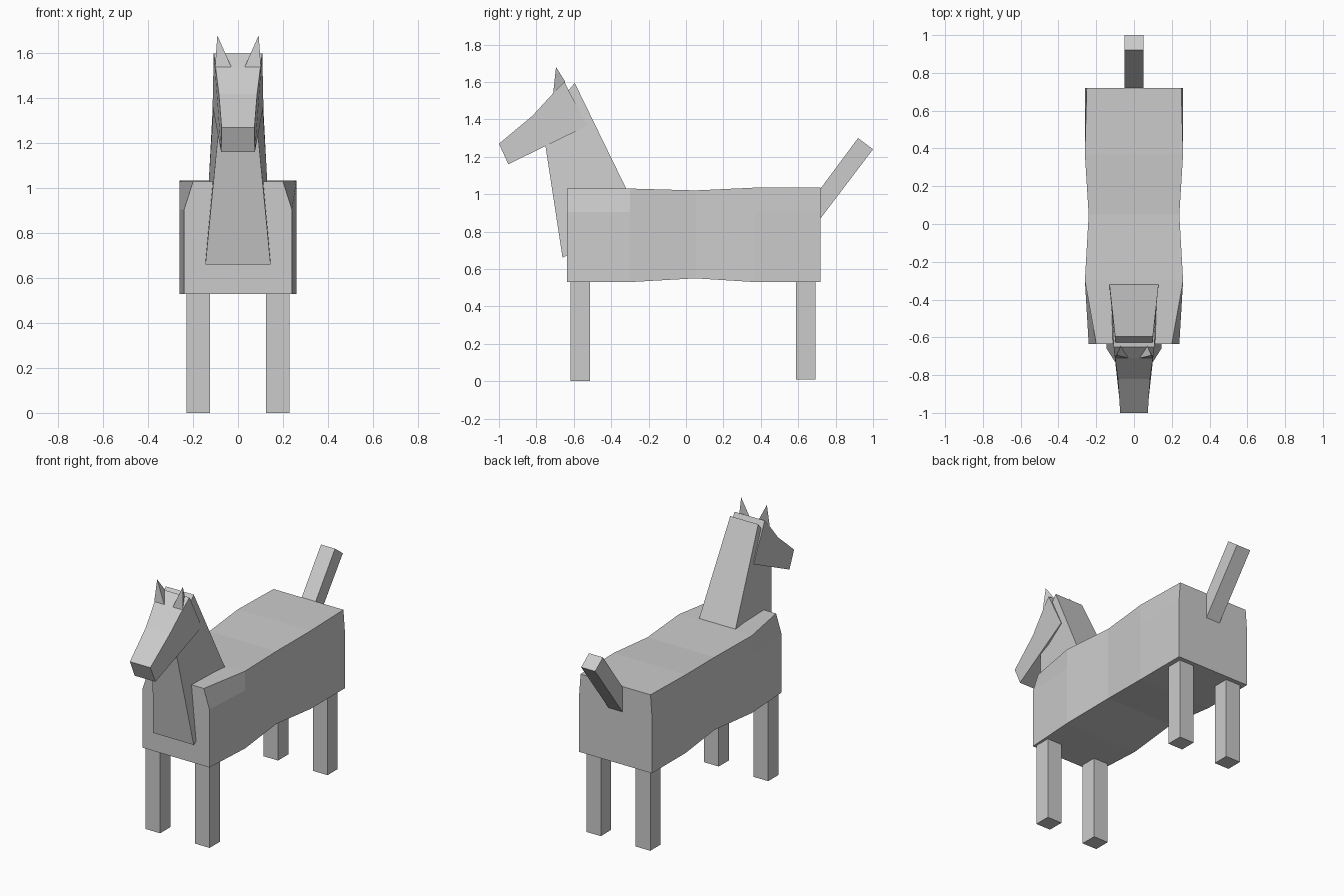
import bpy
import bmesh

cube = bpy.data.objects.get("Cube")
if cube:
    bpy.data.objects.remove(cube)

grey = bpy.data.materials.new("plain_grey")
grey.use_nodes = True
colour = (0.6, 0.6, 0.6, 1)
grey.diffuse_color = colour
grey.node_tree.nodes["Principled BSDF"].inputs["Base Color"].default_value = colour


def finish(name, bm):
    """Turn a bmesh into a flat-shaded grey object."""
    bmesh.ops.recalc_face_normals(bm, faces=bm.faces)
    mesh = bpy.data.meshes.new(name)
    bm.to_mesh(mesh)
    bm.free()
    mesh.materials.append(grey)
    obj = bpy.data.objects.new(name, mesh)
    bpy.context.collection.objects.link(obj)
    return obj


def loft(name, rings):
    """Skin a list of equal-length point rings and cap both ends."""
    bm = bmesh.new()
    loops = [[bm.verts.new(p) for p in ring] for ring in rings]
    count = len(loops[0])
    for a, b in zip(loops, loops[1:]):
        for i in range(count):
            j = (i + 1) % count
            bm.faces.new((a[i], a[j], b[j], b[i]))
    bm.faces.new(loops[0])
    bm.faces.new(loops[-1])
    return finish(name, bm)


def slab(name, outline):
    """Symmetric solid from a side outline of (y, z, half width)."""
    return loft(name, [[(s * w, y, z) for y, z, w in outline] for s in (-1, 1)])


# Barrel: sections of y, bottom z, top z, lower / shoulder / top half widths
sections = [
    (-0.635, 0.53, 1.03, 0.24, 0.24, 0.20),
    (-0.30, 0.53, 1.03, 0.26, 0.26, 0.26),
    (0.05, 0.55, 1.02, 0.24, 0.24, 0.24),
    (0.37, 0.53, 1.035, 0.26, 0.26, 0.26),
    (0.72, 0.53, 1.035, 0.26, 0.26, 0.25),
]
rings = []
for y, low, high, w_low, w_mid, w_top in sections:
    half = [(w_low, low), (w_mid, 0.905), (w_top, high)]
    rings.append([(w, y, z) for w, z in half] + [(-w, y, z) for w, z in reversed(half)])
loft("body", rings)

# Neck, tapering upward and sunk into the chest
slab("neck", [(-0.66, 0.66, 0.145), (-0.77, 1.38, 0.075),
              (-0.64, 1.54, 0.098), (-0.595, 1.595, 0.10), (-0.32, 1.03, 0.13),
              (-0.24, 0.87, 0.14)])

# Wedge head with a blunt muzzle
slab("head", [(-1.0, 1.27, 0.073), (-0.82, 1.42, 0.085), (-0.71, 1.54, 0.10),
              (-0.65, 1.60, 0.108), (-0.53, 1.365, 0.113), (-0.95, 1.16, 0.075)])

# Tail, raised backward
slab("tail", [(0.66, 0.95, 0.05), (0.92, 1.30, 0.05),
              (1.0, 1.24, 0.05), (0.70, 0.845, 0.05)])

for side, s in (("left", 1), ("right", -1)):
    # Pointed ears
    bm = bmesh.new()
    base = [(0.03, -0.71, 1.54), (0.102, -0.71, 1.54), (0.07, -0.645, 1.60)]
    verts = [bm.verts.new((s * x, y, z)) for x, y, z in base]
    tip = bm.verts.new((s * 0.092, -0.695, 1.68))
    bm.faces.new(verts)
    for i in range(3):
        bm.faces.new((verts[i], verts[(i + 1) % 3], tip))
    finish(side + "_ear", bm)

    # Square legs
    for end, y, foot in (("front", -0.565, 0), ("back", 0.64, 0.01)):
        loft(f"{end}_{side}_leg",
             [[(s * (0.177 + a * 0.052), y + b * 0.052, z)
               for a, b in ((-1, -1), (1, -1), (1, 1), (-1, 1))]
              for z in (foot, 0.57)])
